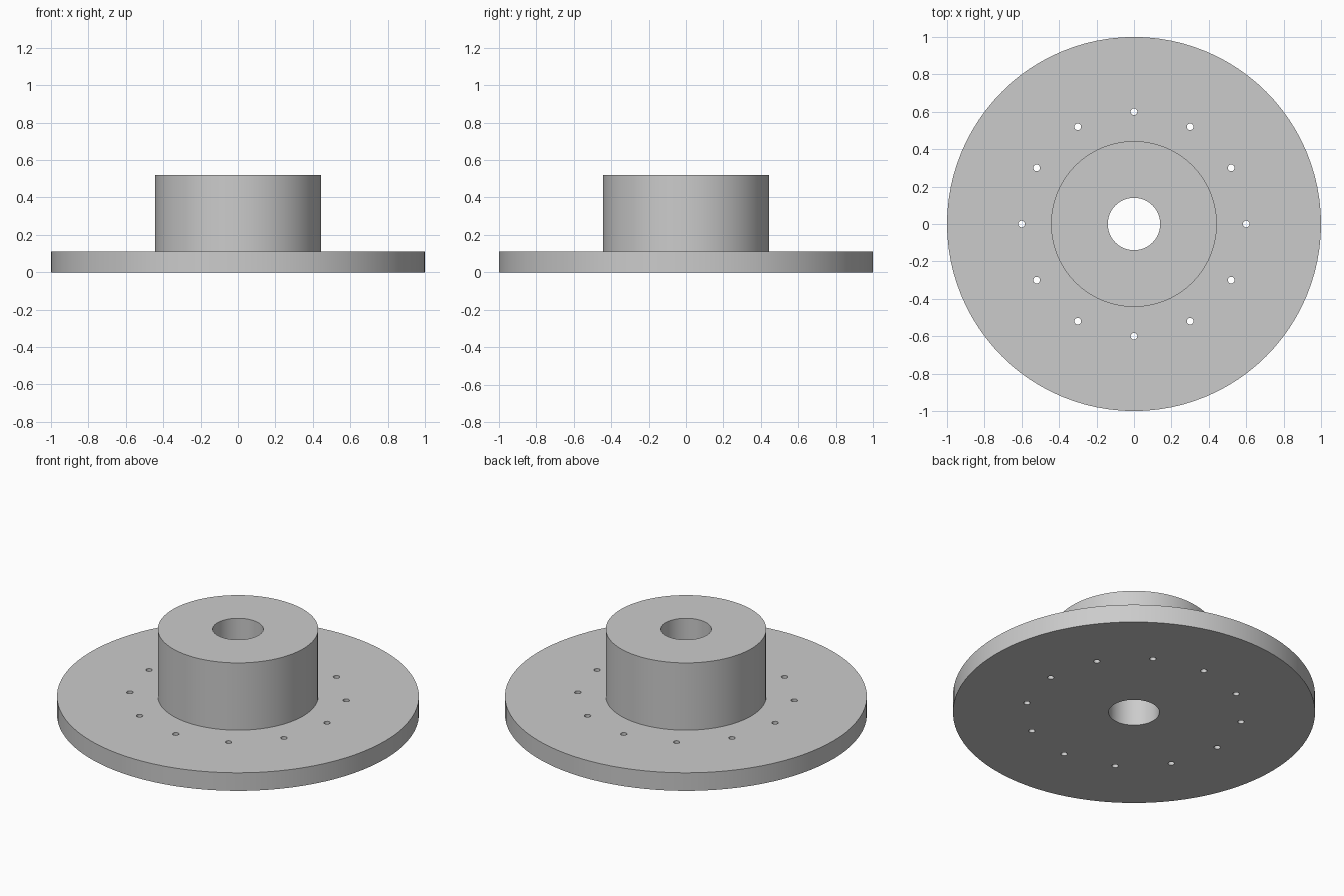
import bpy
import bmesh
import math
from mathutils import Matrix, Vector

cube = bpy.data.objects.get("Cube")
if cube:
    bpy.data.objects.remove(cube, do_unlink=True)

FLANGE_R, FLANGE_TOP = 1.0, 0.11
HUB_R, HUB_TOP = 0.443, 0.52
BORE_R = 0.14
BOLT_R, BOLT_CIRCLE, BOLTS = 0.018, 0.6, 12
SEGMENTS = 96


def make_object(name, bm):
    bmesh.ops.recalc_face_normals(bm, faces=bm.faces)
    mesh = bpy.data.meshes.new(name)
    bm.to_mesh(mesh)
    bm.free()
    obj = bpy.data.objects.new(name, mesh)
    bpy.context.collection.objects.link(obj)
    return obj


# Plain grey metal
grey = bpy.data.materials.new("grey_metal")
grey.use_nodes = True
colour = (0.6, 0.6, 0.6, 1)
grey.diffuse_color = colour
grey.node_tree.nodes["Principled BSDF"].inputs["Base Color"].default_value = colour

# Flange, hub and bore turned from one closed profile
profile = [(BORE_R, 0), (FLANGE_R, 0), (FLANGE_R, FLANGE_TOP),
           (HUB_R, FLANGE_TOP), (HUB_R, HUB_TOP), (BORE_R, HUB_TOP)]
bm = bmesh.new()
verts = [bm.verts.new((r, 0, z)) for r, z in profile]
edges = [bm.edges.new((v, verts[i - 1])) for i, v in enumerate(verts)]
bmesh.ops.spin(bm, geom=verts + edges, cent=(0, 0, 0), axis=(0, 0, 1),
               angle=math.tau, steps=SEGMENTS, use_duplicate=False)
bmesh.ops.remove_doubles(bm, verts=bm.verts, dist=0.0001)
body = make_object("flanged_hub", bm)
body.data.materials.append(grey)

# Ring of bolt hole cutters
bm = bmesh.new()
for i in range(BOLTS):
    angle = math.tau * i / BOLTS
    place = Vector((BOLT_CIRCLE * math.cos(angle),
                    BOLT_CIRCLE * math.sin(angle), FLANGE_TOP / 2))
    bmesh.ops.create_cone(bm, cap_ends=True, segments=24, radius1=BOLT_R,
                          radius2=BOLT_R, depth=FLANGE_TOP * 2,
                          matrix=Matrix.Translation(place))
cutter = make_object("bolt_hole_cutter", bm)
cutter.data.materials.append(grey)
cutter.hide_render = True

# Drill the holes, then discard the cutters
drill = body.modifiers.new("bolt_holes", 'BOOLEAN')
drill.operation = 'DIFFERENCE'
drill.solver = 'EXACT'
drill.object = cutter
bpy.ops.object.select_all(action='DESELECT')
bpy.context.view_layer.objects.active = body
body.select_set(True)
bpy.ops.object.modifier_apply(modifier=drill.name)
bpy.data.objects.remove(cutter, do_unlink=True)
bpy.ops.object.shade_smooth_by_angle(angle=math.radians(30))
